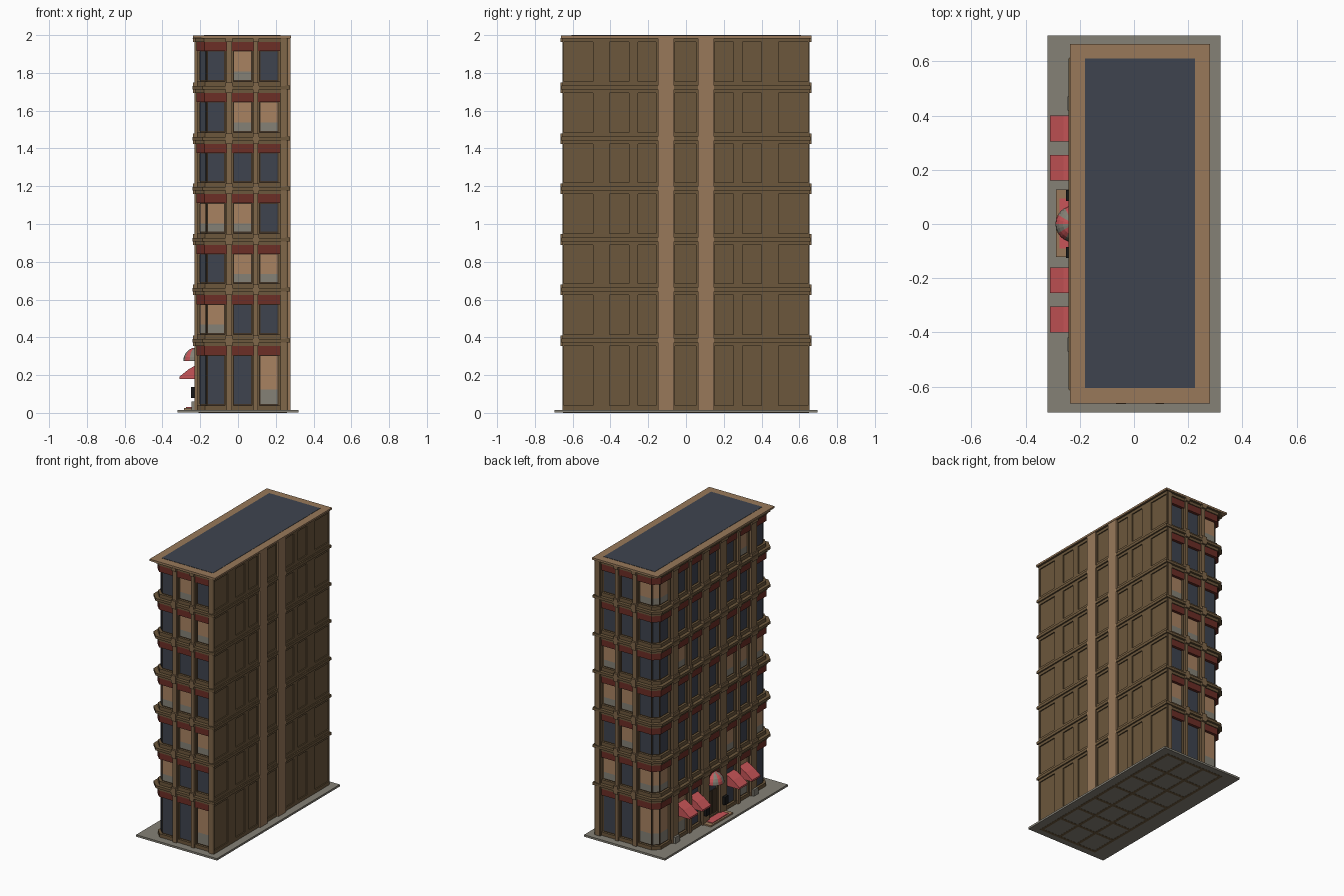
import bpy, bmesh, math, random
from mathutils import Vector

if "Cube" in bpy.data.objects:
    bpy.data.objects.remove(bpy.data.objects["Cube"])
random.seed(4)

def srgb(r, g, b):
    f = lambda c: (c / 255 / 12.92) if c < 10 else ((c / 255 + 0.055) / 1.055) ** 2.4
    return (f(r), f(g), f(b), 1)

COL = {"brown_stone": (108, 87, 60), "tan_stone": (152, 121, 90), "pier_stone": (128, 103, 74),
       "slate": (62, 68, 79), "pavement_grey": (133, 129, 118), "awning_red": (200, 85, 88),
       "lintel_red": (108, 46, 38), "blind_tan": (168, 130, 97), "frame_dark": (66, 52, 38),
       "black_metal": (24, 24, 24)}
MATS = {}
for n, c in COL.items():
    MATS[n] = bpy.data.materials.new(n)
    MATS[n].diffuse_color = srgb(*c)

PARTS = {}
def part(name, mat):
    if name not in PARTS:
        PARTS[name] = (bmesh.new(), mat)
    return PARTS[name][0]

def prism(name, mat, pts, off):
    """Closed solid from a planar loop swept by an offset vector."""
    bm, off = part(name, mat), Vector(off)
    a = [bm.verts.new(Vector(p)) for p in pts]
    b = [bm.verts.new(Vector(p) + off) for p in pts]
    bm.faces.new(a)
    bm.faces.new(b[::-1])
    for i in range(len(a)):
        j = (i + 1) % len(a)
        bm.faces.new((a[j], a[i], b[i], b[j]))

def box(name, mat, x0, x1, y0, y1, z0, z1):
    prism(name, mat, [(x0, y0, z0), (x1, y0, z0), (x1, y1, z0), (x0, y1, z0)], (0, 0, z1 - z0))

# core plan: glass line, chamfered at the two street corners
GX, GY, CH = -0.20, 0.62, 0.036
def ring(name, mat, o, xr, z0, z1):
    c = CH + 0.4 * o
    x, y = GX - o, GY + o
    pts = [(x + c, -y), (xr, -y), (xr, y), (x + c, y), (x, y - c), (x, -y + c)]
    prism(name, mat, [(p[0], p[1], z0) for p in pts], (0, 0, z1 - z0))

def plate(name, mat, p, q, z0, z1, t, inset=0.0):
    """Thin upright plate on the core surface between plan points p and q."""
    p, q = Vector((*p, 0)), Vector((*q, 0))
    d = (q - p).normalized()
    n = Vector((-d.y, d.x, 0))
    if n.dot(p + q) < 0:
        n = -n
    p, q = p + d * inset, q - d * inset
    loop = [p - n * .004, q - n * .004, q + n * t, p + n * t]
    prism(name, mat, [(v.x, v.y, z0) for v in loop], (0, 0, z1 - z0))

def window(p, q, z0, z1, lit):
    plate("window_frames", "frame_dark", p, q, z0, z1, 0.002)
    a, b = z0 + 0.008, z1 - 0.003
    if lit:
        m = a + (b - a) * 0.3
        plate("window_blinds", "blind_tan", p, q, m, b, 0.005, 0.005)
        plate("window_lower_panes", "pavement_grey", p, q, a, m, 0.005, 0.005)
    else:
        plate("window_glass", "slate", p, q, a, b, 0.005, 0.005)

# pavement with foundation strips on the underside
box("pavement", "pavement_grey", -0.32, 0.32, -0.695, 0.695, 0.001, 0.015)
for x in (-0.2, -0.05, 0.1, 0.25):
    box("foundation_strips", "brown_stone", x - .01, x + .01, -0.64, 0.64, 0, 0.002)
for y in (-0.64, -0.45, -0.275, -0.1, 0.1, 0.275, 0.45, 0.64):
    box("foundation_strips", "brown_stone", -0.21, 0.26, y - .01, y + .01, 0, 0.002)

# core and rear party wall
ring("core", "brown_stone", 0, 0.25, 0.01, 1.985)
box("party_wall", "brown_stone", 0.222, 0.258, -0.65, 0.65, 0.01, 1.985)

TOPS = [0.39, 0.66, 0.926, 1.195, 1.46, 1.73, 2.0]
FRONT = [(0, 0, 1), (1, 0, 0), (0, 1, 1), (1, 1, 0), (0, 0, 0), (0, 1, 1), (0, 1, 0)]
BACK = [(1, 0, 0), (1, 0, 1), (0, 1, 0), (0, 1, 1), (0, 0, 1), (0, 0, 0), (1, 0, 0)]
X_WIN = [(-0.025, 0.075), (0.115, 0.215)]
X_PIER = [(-0.07, -0.025), (0.075, 0.115)]
Y_WIN = [(0.15, 0.25), (0.30, 0.40)]
Y_PIER = [(0.05, 0.15), (0.25, 0.30), (0.40, 0.49)]
BAYS = [(-0.648, -0.493), (-0.405, -0.303), (-0.255, -0.158), (-0.058, 0.053),
        (0.152, 0.252), (0.298, 0.4), (0.49, 0.648)]

for f, T in enumerate(TOPS):
    base = 0.015 if f == 0 else TOPS[f - 1]
    zs, zw, zr = base + 0.025, T - 0.085, T - 0.037
    top = min(T, 1.985)
    # sill, red lintel and stepped cornice
    ring("sills", "brown_stone", 0.018, 0.255, base, zs)
    ring("lintels", "lintel_red", 0.021, 0.23, zw, zr)
    ring("cornice_lower", "brown_stone", 0.027, 0.262, zr, T - 0.018)
    ring("cornice_upper", "brown_stone", 0.042, 0.276, T - 0.018, top)
    # end windows and wrapped corner windows
    for s, lit in ((-1, FRONT[f]), (1, BACK[f])):
        y = s * GY
        for (a, b), l in zip(X_WIN, lit[1:]):
            window((a, y), (b, y), zs, zw, l)
        window((GX + CH, y), (-0.07, y), zs, zw, lit[0])
        window((GX, s * (GY - CH)), (GX + CH, y), zs, zw, lit[0])
        window((GX, s * 0.49), (GX, s * (GY - CH)), zs, zw, lit[0])
        for a, b in Y_WIN:
            window((GX, s * a), (GX, s * b), zs, zw, random.random() < 0.2)
        # blocks where the piers cross the cornices
        for a, b in X_PIER:
            plate("pier_blocks", "pier_stone", (a + .004, y), (b - .004, y), zr, min(T + .02, 1.985), 0.044)
        for a, b in Y_PIER:
            plate("pier_blocks", "pier_stone", (GX, s * (a + .01)), (GX, s * (b - .01)), zr, min(T + .02, 1.985), 0.039)
    window((GX, -0.05), (GX, 0.05), zs, zw, False)
    # rails and ledge of the panelled rear wall
    box("rear_rails", "brown_stone", 0.25, 0.266, -0.653, 0.653, zr, top)
    box("rear_rails", "brown_stone", 0.25, 0.266, -0.653, 0.653, base, zs)
    box("rear_ledges", "brown_stone", 0.25, 0.275, -0.66, 0.66, T - 0.012, min(T + 0.003, 1.985))

# full height piers on the three window fronts
for s in (-1, 1):
    y = s * GY
    for a, b in X_PIER:
        plate("piers", "brown_stone", (a, y), (b, y), 0.015, 1.985, 0.015)
        plate("pier_strips", "pier_stone", (a + .008, y), (b - .008, y), 0.015, 1.985, 0.03)
    for a, b in Y_PIER:
        plate("piers", "brown_stone", (GX, s * a), (GX, s * b), 0.015, 1.985, 0.015)
        plate("pier_strips", "pier_stone", (GX, s * (a + .013)), (GX, s * (b - .013)), 0.015, 1.985, 0.03)
    box("pier_strips", "pier_stone", 0.228, 0.256, min(y, s * .655), max(y, s * .655), 0.015, 1.985)
    box("pier_bases", "pavement_grey", -0.245, -0.2, s * .445 - .026, s * .445 + .026, 0.01, 0.06)

# rear wall stiles and tan pilasters
for (a0, a1), (b0, b1) in zip(BAYS, BAYS[1:]):
    box("rear_stiles", "brown_stone", 0.25, 0.266, a1, b0, 0.015, 1.985)
for s in (-1, 1):
    box("rear_stiles", "brown_stone", 0.25, 0.266, s * .65 - .003, s * .65 + .003, 0.015, 1.985)
    box("rear_pilasters", "tan_stone", 0.25, 0.277, s * .105 - .042, s * .105 + .042, 0.015, 1.985)

# roof
box("roof_rim", "tan_stone", -0.237, 0.28, -0.662, 0.664, 1.985, 1.998)
box("roof_deck", "slate", -0.18, 0.225, -0.605, 0.61, 1.99, 2.0)

# awnings over the shop windows
for s in (-1, 1):
    for a, b in ((0.16, 0.255), (0.305, 0.40)):
        prism("awnings", "awning_red", [(-0.205, s * a, 0.262), (-0.26, s * a, 0.232), (-0.31, s * a, 0.192),
              (-0.31, s * a, 0.18), (-0.205, s * a, 0.18)], (0, s * (b - a), 0))

# entrance steps, carpet, doors and lamps
box("entrance_step", "tan_stone", -0.287, -0.2, -0.122, 0.128, 0.012, 0.025)
box("entrance_carpet", "awning_red", -0.275, -0.2, -0.09, 0.095, 0.02, 0.03)
for s in (-1, 1):
    plate("doors", "frame_dark", (GX, s * 0.003), (GX, s * 0.046), 0.03, 0.21, 0.008)
    box("lamps", "black_metal", -0.25, -0.225, s * .105 - .02, s * .105 + .02, 0.08, 0.137)

# domed entrance canopy in alternating gores
C, R, N, M = Vector((-0.222, 0, 0.275)), 0.068, 12, 5
def dome_pt(i, j):
    t, p = math.radians(90 + 180 * i / N), math.pi / 2 * j / M
    return C + R * Vector((math.cos(t) * math.cos(p), math.sin(t) * math.cos(p), math.sin(p) * 1.05))
for i in range(N):
    red = (i // 2) % 2 == 0
    bm = part("canopy_red", "awning_red") if red else part("canopy_grey", "pavement_grey")
    for j in range(M):
        q = [dome_pt(i, j), dome_pt(i + 1, j), dome_pt(i + 1, j + 1), dome_pt(i, j + 1)]
        bm.faces.new([bm.verts.new(v) for v in (q if j < M - 1 else q[:3])])

# turn every collected part into an object
for name, (bm, mat) in PARTS.items():
    if name.startswith("canopy"):
        bmesh.ops.remove_doubles(bm, verts=bm.verts, dist=1e-5)
    bmesh.ops.recalc_face_normals(bm, faces=bm.faces)
    if name.startswith("canopy"):
        for fc in bm.faces:
            fc.normal_update()
            if fc.normal.dot(fc.calc_center_median() - C) < 0:
                fc.normal_flip()
    me = bpy.data.meshes.new(name)
    bm.to_mesh(me)
    bm.free()
    me.materials.append(MATS[mat])
    bpy.context.collection.objects.link(bpy.data.objects.new(name, me))

for m in bpy.data.materials:
    if m.users and not m.is_grease_pencil:
        m.use_nodes = True
        m.node_tree.nodes["Principled BSDF"].inputs["Base Color"].default_value = m.diffuse_color
